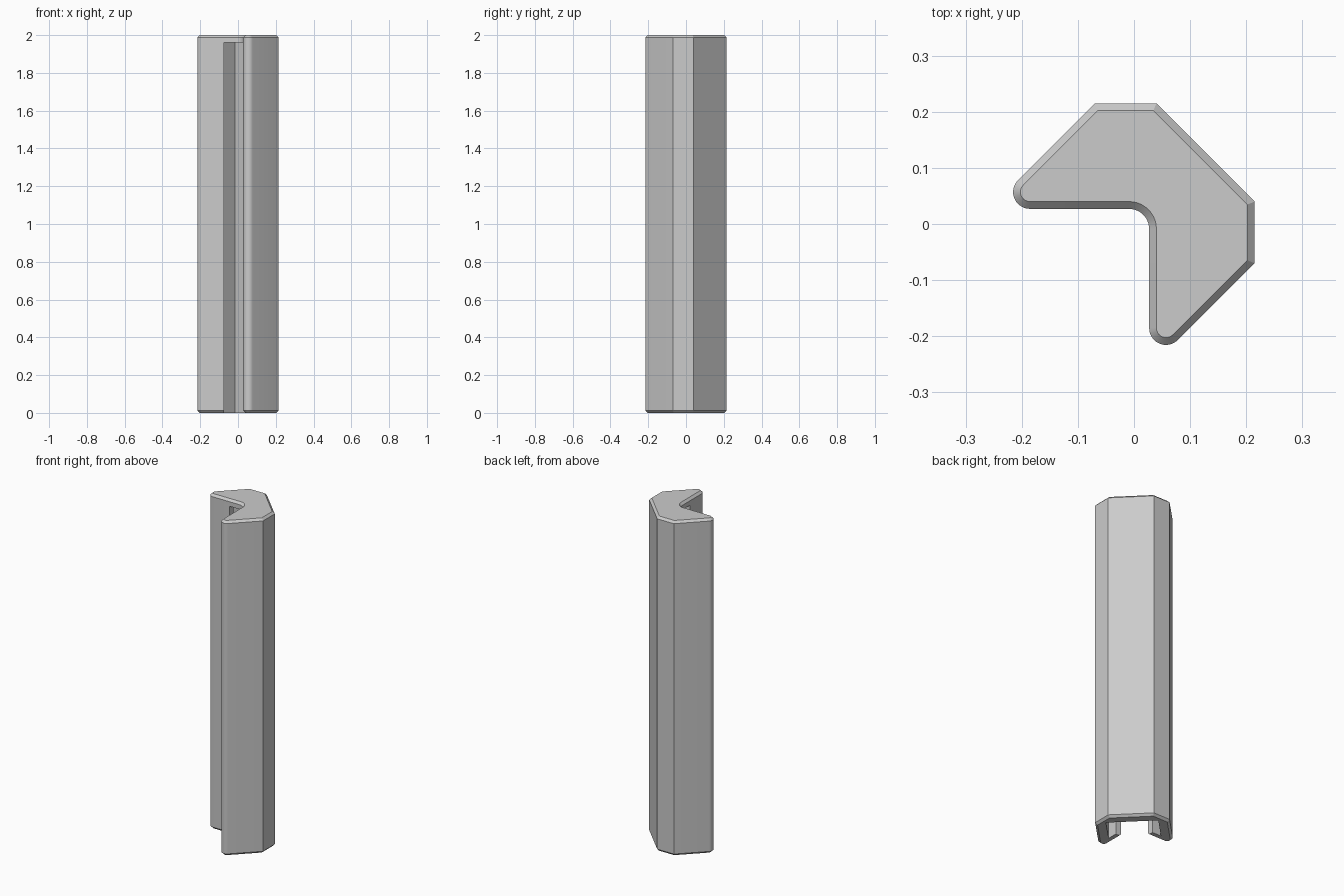
import bpy
import bmesh
import math
from mathutils import Vector

HEIGHT = 2.0
CHAMFER = 0.013
SLOT_TOP = 1.96
LIP = 0.065      # inner face of the slot lips
OPENING = -0.075  # where each lip ends

cube = bpy.data.objects.get("Cube")
if cube:
    bpy.data.objects.remove(cube, do_unlink=True)

grey = bpy.data.materials.new("plain_grey")
grey.use_nodes = True
grey.diffuse_color = (0.6, 0.6, 0.6, 1)
grey.node_tree.nodes["Principled BSDF"].inputs["Base Color"].default_value = grey.diffuse_color


def fillet(before, corner, after, radius, steps=10):
    """Points of an arc that rounds one corner."""
    p = Vector(corner)
    a = (Vector(before) - p).normalized()
    b = (Vector(after) - p).normalized()
    half = a.angle(b) / 2
    centre = p + (a + b).normalized() * radius / math.sin(half)
    start = p + a * radius / math.tan(half) - centre
    end = p + b * radius / math.tan(half) - centre
    sweep = math.pi - 2 * half
    return [centre + (start * math.sin(sweep * (1 - i / steps))
                      + end * math.sin(sweep * i / steps)) / math.sin(sweep)
            for i in range(steps + 1)]


def mirrored(points):
    """Add the reflection across the diagonal x = y."""
    return points + [(p[1], p[0]) for p in reversed(points)]


def prism(name, outline, bottom, top, chamfer=0):
    bm = bmesh.new()
    base = bm.faces.new([bm.verts.new((p[0], p[1], bottom)) for p in outline])
    grown = bmesh.ops.extrude_face_region(bm, geom=[base], use_keep_orig=True)
    for v in grown["geom"]:
        if isinstance(v, bmesh.types.BMVert):
            v.co.z = top
    bmesh.ops.recalc_face_normals(bm, faces=bm.faces)
    if chamfer:
        rims = [e for e in bm.edges if abs(e.verts[0].co.z - e.verts[1].co.z) < 1e-5]
        bmesh.ops.bevel(bm, geom=rims, offset=chamfer, segments=1,
                        affect='EDGES', clamp_overlap=False)
    mesh = bpy.data.meshes.new(name)
    bm.to_mesh(mesh)
    bm.free()
    mesh.materials.append(grey)
    obj = bpy.data.objects.new(name, mesh)
    bpy.context.collection.objects.link(obj)
    return obj


# Angled body with rounded arm tips and a rounded inner corner
inner, tip = (0.027, 0.027), (-0.258, 0.027)
back_a, back_b = (-0.07, 0.215), (0.04, 0.215)
other_tip = (tip[1], tip[0])
half_outline = fillet(inner, tip, back_a, 0.03) + [back_a, back_b]
outline = mirrored(half_outline) + fillet(other_tip, inner, tip, 0.036)
body = prism("corner_profile", outline, 0, HEIGHT, CHAMFER)

# Diagonal slot, open at the bottom and closed near the top
slot = mirrored([(OPENING, OPENING), (OPENING, LIP), (LIP - 0.2, LIP), (-0.0156, 0.185)])[:-1]
cutter = prism("slot_cutter", slot, -0.1, SLOT_TOP)
cutter.hide_render = True

cut = body.modifiers.new("slot", 'BOOLEAN')
cut.operation = 'DIFFERENCE'
cut.solver = 'EXACT'
cut.object = cutter

bpy.ops.object.select_all(action='DESELECT')
body.select_set(True)
bpy.context.view_layer.objects.active = body
bpy.ops.object.modifier_apply(modifier=cut.name)
bpy.data.objects.remove(cutter, do_unlink=True)
bpy.ops.object.shade_smooth_by_angle(angle=math.radians(25))
